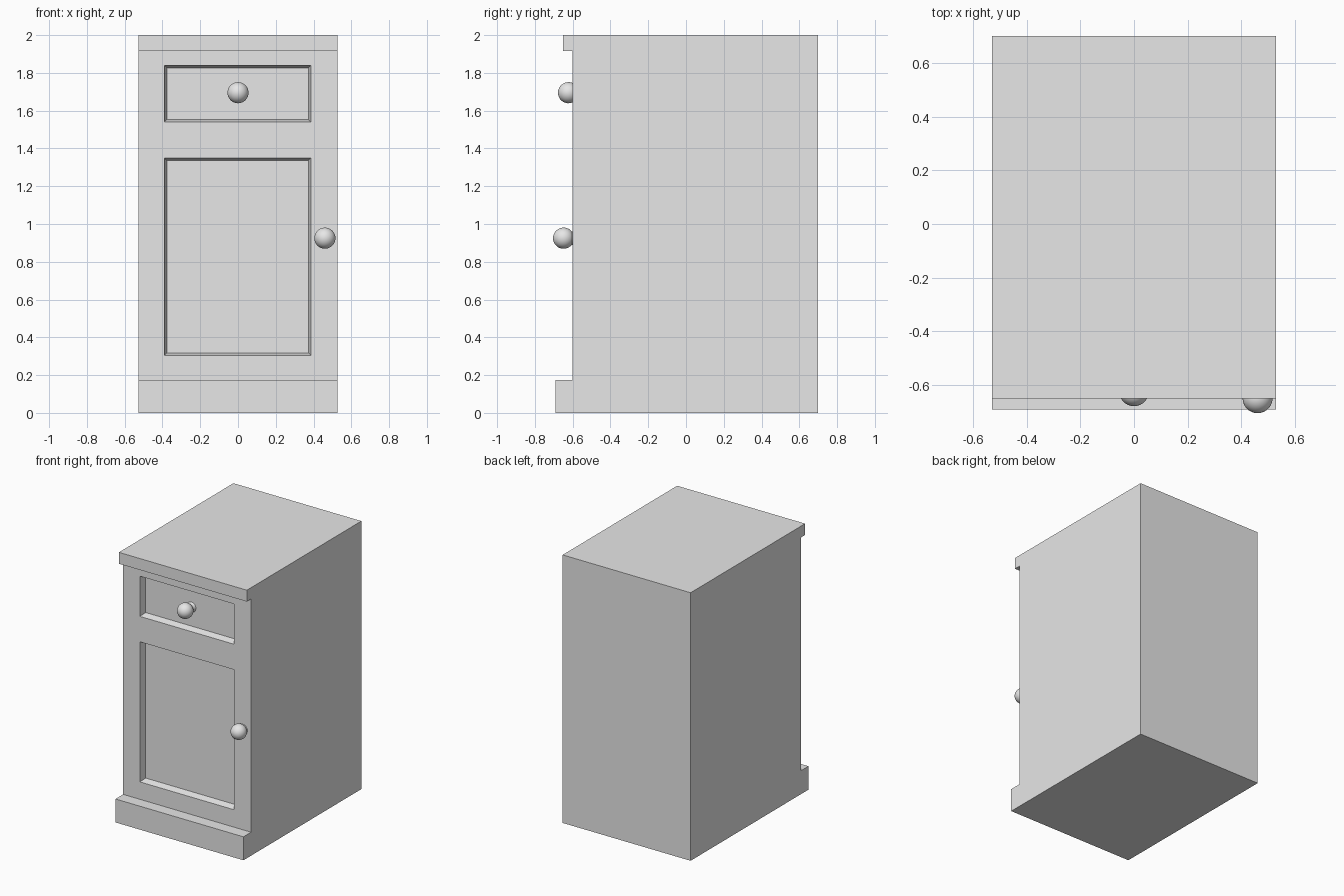
import bpy
import bmesh
from math import sin, cos, pi, radians
from mathutils import Matrix, Vector

cube = bpy.data.objects.get("Cube")
if cube:
    bpy.data.objects.remove(cube, do_unlink=True)

grey = bpy.data.materials.new("plain grey")
grey.use_nodes = True
grey.diffuse_color = (0.8, 0.8, 0.8, 1)
grey.node_tree.nodes["Principled BSDF"].inputs["Base Color"].default_value = (0.8, 0.8, 0.8, 1)

HALF_W, FRONT, BACK, HEIGHT = 0.528, -0.60, 0.70, 2.0
RECESS, BEVEL = 0.05, 0.013
LEFT, RIGHT = -0.39, 0.386
DOOR, DRAWER = (0.305, 1.35), (1.54, 1.84)


def finish(bm, name):
    bmesh.ops.recalc_face_normals(bm, faces=bm.faces)
    mesh = bpy.data.meshes.new(name)
    bm.to_mesh(mesh)
    bm.free()
    mesh.materials.append(grey)
    obj = bpy.data.objects.new(name, mesh)
    bpy.context.collection.objects.link(obj)
    return obj


def make_cabinet():
    # Side profile with plinth and top lip, extruded across the width
    profile = [(BACK, 0), (-0.69, 0), (-0.69, 0.175), (FRONT, 0.175),
               (FRONT, 1.915), (-0.65, 1.915), (-0.65, HEIGHT), (BACK, HEIGHT)]
    bm = bmesh.new()
    side = bm.faces.new([bm.verts.new((-HALF_W, y, z)) for y, z in profile])
    out = bmesh.ops.extrude_face_region(bm, geom=[side], use_keep_orig=True)
    moved = [g for g in out["geom"] if isinstance(g, bmesh.types.BMVert)]
    bmesh.ops.translate(bm, verts=moved, vec=(2 * HALF_W, 0, 0))
    bmesh.ops.recalc_face_normals(bm, faces=bm.faces)

    # Slice the front into a grid around the door and drawer panels
    def front_faces():
        return [f for f in bm.faces
                if all(abs(v.co.y - FRONT) < 1e-4 for v in f.verts)]

    cuts = [((x, 0, 0), (1, 0, 0)) for x in (LEFT, RIGHT)]
    cuts += [((0, 0, z), (0, 0, 1)) for z in DOOR + DRAWER]
    for point, normal in cuts:
        faces = front_faces()
        edges = {e for f in faces for e in f.edges}
        verts = {v for f in faces for v in f.verts}
        bmesh.ops.bisect_plane(bm, geom=faces + list(edges) + list(verts),
                               plane_co=point, plane_no=normal)

    # Sink both panels with slightly sloping sides
    panels = []
    for f in front_faces():
        c = f.calc_center_median()
        in_panel = any(lo < c.z < hi for lo, hi in (DOOR, DRAWER))
        if LEFT < c.x < RIGHT and in_panel:
            panels.append(f)
    bmesh.ops.inset_individual(bm, faces=panels, thickness=BEVEL,
                               depth=-RECESS, use_even_offset=True)
    finish(bm, "cabinet_body")


def make_knob(name, x, z, base_y, ball_y, radius=0.056, neck=0.03):
    # Lathe a ball on a flared neck, pointing forward
    length = base_y - ball_y
    outline = [(0.038, 0), (neck, length * 0.25)]
    for i in range(13):
        a = radians(32) + i * radians(148) / 12
        outline.append((radius * sin(a), length - radius * cos(a)))
    bm = bmesh.new()
    verts = [bm.verts.new((r, 0, h)) for r, h in outline]
    edges = [bm.edges.new(pair) for pair in zip(verts, verts[1:])]
    bmesh.ops.spin(bm, geom=verts + edges, cent=(0, 0, 0), axis=(0, 0, 1),
                   angle=2 * pi, steps=32)
    bmesh.ops.remove_doubles(bm, verts=bm.verts, dist=1e-4)
    bm.transform(Matrix.Translation(Vector((x, base_y, z)))
                 @ Matrix.Rotation(pi / 2, 4, "X"))
    knob = finish(bm, name)
    bpy.ops.object.select_all(action="DESELECT")
    knob.select_set(True)
    bpy.context.view_layer.objects.active = knob
    bpy.ops.object.shade_smooth_by_angle(angle=radians(40))


make_cabinet()
make_knob("drawer_knob", 0, 1.695, FRONT + RECESS, -0.622)
make_knob("door_knob", 0.46, 0.925, FRONT, -0.648)
